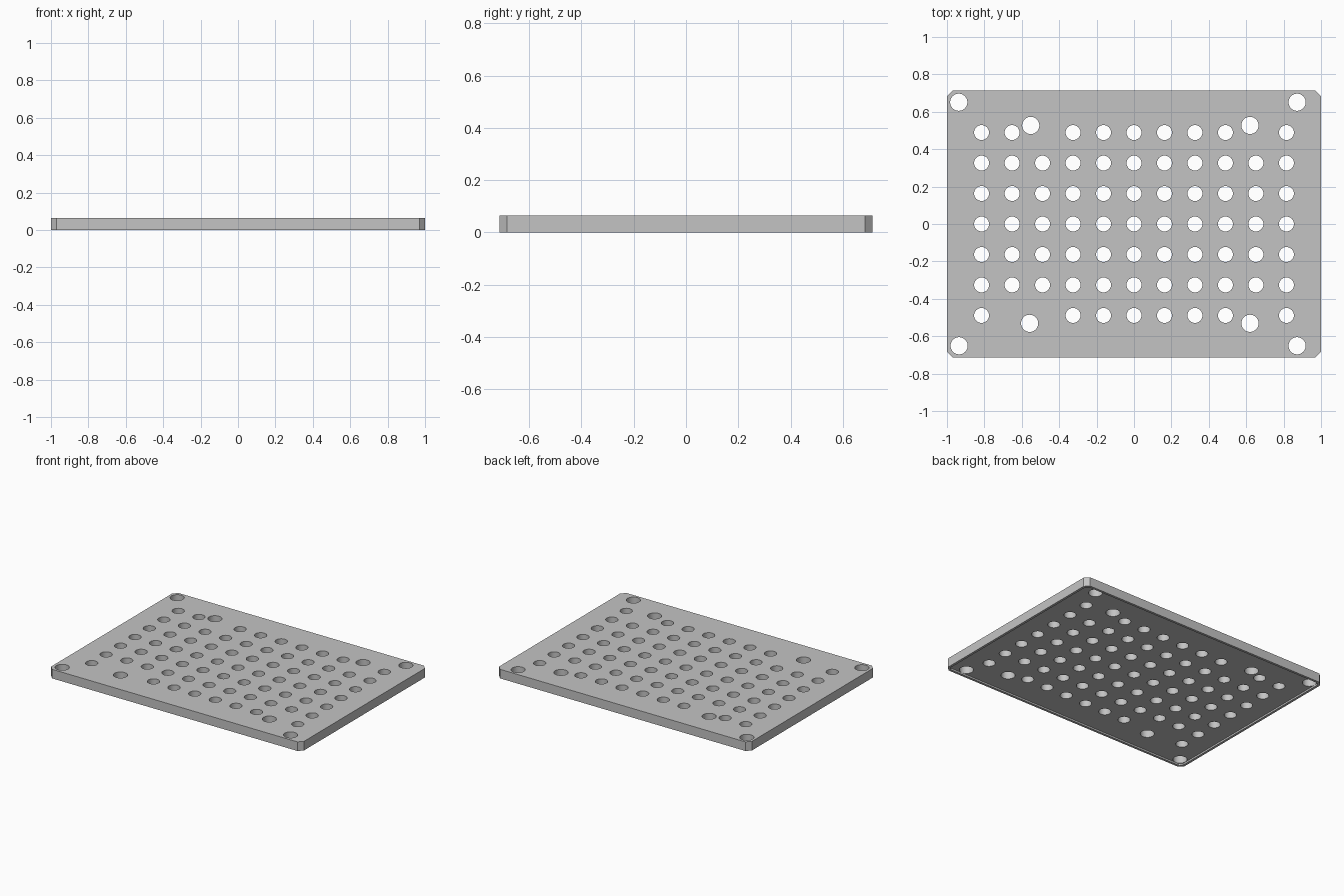
import bpy
import bmesh
from math import radians

cube = bpy.data.objects.get("Cube")
if cube:
    bpy.data.objects.remove(cube, do_unlink=True)

HALF_X, HALF_Y, HEIGHT = 1.0, 0.714, 0.065
CHAMFER = 0.03
RIM, RECESS = 0.017, 0.012
PITCH = 0.163

grey = bpy.data.materials.new("plain grey")
grey.use_nodes = True
colour = (0.55, 0.55, 0.55, 1)
grey.diffuse_color = colour
grey.node_tree.nodes["Principled BSDF"].inputs["Base Color"].default_value = colour


def make_object(name, bm):
    bmesh.ops.recalc_face_normals(bm, faces=bm.faces)
    mesh = bpy.data.meshes.new(name)
    bm.to_mesh(mesh)
    bm.free()
    mesh.materials.append(grey)
    obj = bpy.data.objects.new(name, mesh)
    bpy.context.collection.objects.link(obj)
    return obj


def chamfered_slab(name, hx, hy, c, z0, z1):
    """Rectangle with cut corners, extruded from z0 to z1."""
    outline = [(hx - c, -hy), (hx, c - hy), (hx, hy - c), (hx - c, hy),
               (c - hx, hy), (-hx, hy - c), (-hx, c - hy), (c - hx, -hy)]
    bm = bmesh.new()
    base = bm.faces.new([bm.verts.new((x, y, z0)) for x, y in outline])
    top = bmesh.ops.extrude_face_region(bm, geom=[base])["geom"]
    for v in top:
        if isinstance(v, bmesh.types.BMVert):
            v.co.z = z1
    return make_object(name, bm)


def add_hole(bm, x, y, radius):
    made = bmesh.ops.create_cone(bm, cap_ends=True, segments=32, radius1=radius,
                                 radius2=radius, depth=HEIGHT * 3)
    bmesh.ops.translate(bm, verts=made["verts"], vec=(x, y, HEIGHT / 2))


def cut(target, cutter):
    cutter.hide_render = True
    mod = target.modifiers.new("cut", "BOOLEAN")
    mod.operation = "DIFFERENCE"
    mod.solver = "EXACT"
    mod.object = cutter
    bpy.context.view_layer.objects.active = target
    bpy.ops.object.modifier_apply(modifier=mod.name)
    bpy.data.objects.remove(cutter, do_unlink=True)


# Plate with a shallow recess underneath, leaving a thin rim
plate = chamfered_slab("perforated_plate", HALF_X, HALF_Y, CHAMFER, 0, HEIGHT)
recess = chamfered_slab("recess_cutter", HALF_X - RIM, HALF_Y - RIM,
                        CHAMFER - RIM * 0.59, -0.05, RECESS)
cut(plate, recess)

# Grid of small holes, with gaps beside the mounting holes
holes = bmesh.new()
gaps = {(-3, 3), (4, 3), (-4, -3), (-3, -3), (4, -3)}
for col in range(-5, 6):
    for row in range(-3, 4):
        if (col, row) not in gaps:
            add_hole(holes, col * PITCH, row * PITCH, 0.04)

# Larger mounting and corner holes
for x, y in [(-0.552, 0.527), (0.62, 0.527), (-0.558, -0.531), (0.62, -0.531),
             (-0.937, 0.651), (0.872, 0.651), (-0.935, -0.651), (0.872, -0.651)]:
    add_hole(holes, x, y, 0.046)
cut(plate, make_object("hole_cutter", holes))

# Smooth hole walls, sharp edges elsewhere
bpy.ops.object.select_all(action="DESELECT")
plate.select_set(True)
bpy.context.view_layer.objects.active = plate
bpy.ops.object.shade_smooth_by_angle(angle=radians(30))
